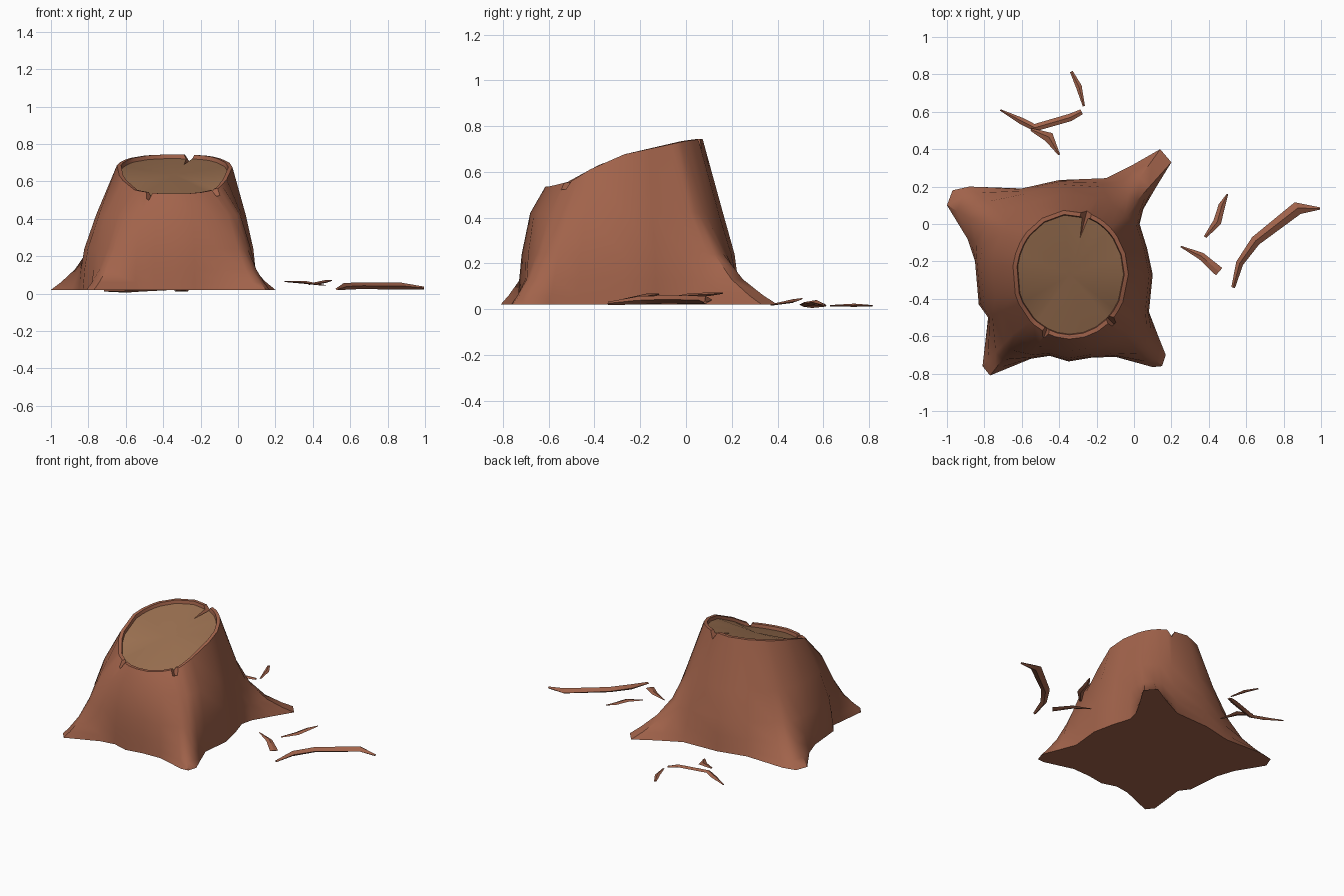
import bpy, bmesh, math
from mathutils import Vector

if "Cube" in bpy.data.objects:
    bpy.data.objects.remove(bpy.data.objects["Cube"])


def material(name, col):
    m = bpy.data.materials.new(name)
    m.diffuse_color = (*col, 1)
    m.use_nodes = True
    m.node_tree.nodes["Principled BSDF"].inputs["Base Color"].default_value = m.diffuse_color
    return m


BARK = material("bark", (0.36, 0.125, 0.07))
WOOD = material("wood", (0.32, 0.16, 0.08))


def make(name, verts, faces, mats=()):
    me = bpy.data.meshes.new(name)
    me.from_pydata(verts, [], faces)
    bm = bmesh.new()
    bm.from_mesh(me)
    bmesh.ops.recalc_face_normals(bm, faces=bm.faces)
    bm.to_mesh(me)
    bm.free()
    for m in mats:
        me.materials.append(m)
    ob = bpy.data.objects.new(name, me)
    bpy.context.collection.objects.link(ob)
    return ob


def smooth(ob, deg):
    bpy.ops.object.select_all(action='DESELECT')
    ob.select_set(True)
    bpy.context.view_layer.objects.active = ob
    bpy.ops.object.shade_smooth_by_angle(angle=math.radians(deg))


def lerp_table(table, y):
    if y <= table[0][0]:
        return table[0][1]
    for (a, za), (b, zb) in zip(table, table[1:]):
        if y <= b:
            return za + (zb - za) * (y - a) / (b - a)
    return table[-1][1]


# Stump: ground outline with four roots, lofted up to a slanted oval cut
CX, CY, RX, RY = -0.34, -0.27, 0.31, 0.345
outline = [(-1, .1), (-.97, .18), (-.88, .2), (-.6, .19), (-.4, .235), (-.15, .245),
           (.0, .32), (.14, .4), (.2, .33), (.12, .2), (.05, .08), (.03, 0), (.07, -.13),
           (.1, -.27), (.08, -.47), (.13, -.6), (.17, -.7), (.15, -.76), (.1, -.765),
           (-.1, -.71), (-.23, -.715), (-.35, -.735), (-.45, -.705), (-.55, -.72),
           (-.77, -.81), (-.81, -.76), (-.78, -.5), (-.83, -.43), (-.85, -.2), (-.89, -.08)]
cut_height = [(-.6, .535), (-.5, .56), (-.42, .61), (-.3, .67), (0, .735), (.08, .745)]
# height, share of trunk flare, share of root reach
rings = [(.02, 1, 1), (.06, .98, .76), (.13, .95, .42), (.24, .86, .13), (.42, .55, 0)]

polar = [(math.atan2(y - CY, x - CX), math.hypot(x - CX, y - CY)) for x, y in outline]


def rim_point(a, inset=0, drop=0):
    x, y = CX + (RX - inset) * math.cos(a), CY + (RY - inset) * math.sin(a)
    return (x, y, lerp_table(cut_height, CY + RY * math.sin(a)) - drop)


verts = []
for z, flare, reach in rings:
    for a, r in polar:
        rim = math.hypot(RX * math.cos(a), RY * math.sin(a))
        core = min(r, .52)
        d = rim + (core - rim) * flare + (r - core) * reach
        verts.append((CX + d * math.cos(a), CY + d * math.sin(a), z))
for inset, drop in ((0, 0), (.022, 0), (.026, .022)):
    verts += [rim_point(a, inset, drop) for a, r in polar]
n, levels = len(outline), len(rings) + 3
faces = [list(range(n))]
for k in range(levels - 1):
    for i in range(n):
        j = (i + 1) % n
        faces.append((k * n + i, k * n + j, (k + 1) * n + j, (k + 1) * n + i))
# Cut wood face as a fan
verts.append((CX, CY, .635))
top = (levels - 1) * n
first_wood = len(faces)
faces += [(top + i, top + (i + 1) % n, len(verts) - 1) for i in range(n)]
stump = make("stump", verts, faces, (BARK, WOOD))
for p in stump.data.polygons:
    p.material_index = 1 if p.index >= first_wood else 0


# Wedge-shaped splits in the cut face
def split(tip, angle, width, depth):
    a = math.radians(angle)
    rim = Vector(rim_point(a))
    out = Vector((math.cos(a), math.sin(a), 0))
    side = Vector((-out.y, out.x, 0)) * width / 2
    base = rim + out * .025
    up = Vector((0, 0, .03))
    v = [Vector(tip), base + side + up, base - side + up, base - Vector((0, 0, depth))]
    cutter = make("split_cutter", v, [(0, 1, 2), (0, 1, 3), (0, 2, 3), (1, 2, 3)])
    cutter.hide_render = True
    mod = stump.modifiers.new("split", 'BOOLEAN')
    mod.operation, mod.object, mod.solver = 'DIFFERENCE', cutter, 'EXACT'
    bpy.context.view_layer.objects.active = stump
    bpy.ops.object.modifier_apply(modifier=mod.name)
    bpy.data.objects.remove(cutter)


split((-.3, -.12, .69), 74, .09, .05)
split((-.21, -.43, .615), -46, .10, .06)
split((-.39, -.36, .625), -115, .08, .05)
smooth(stump, 42)


# Bark chips: bent, tapered slivers with a diamond section
def chip(name, path, thick=.012):
    pts = [Vector(p[:3]) for p in path]
    v, f = [], []
    for i, p in enumerate(pts):
        d = pts[min(i + 1, len(pts) - 1)] - pts[max(i - 1, 0)]
        s = Vector((-d.y, d.x, 0)).normalized() * path[i][3]
        t = Vector((0, 0, thick * (.4 if i in (0, len(pts) - 1) else 1)))
        v += [p + s, p + t, p - s, p - t]
    for i in range(len(pts) - 1):
        for j in range(4):
            k = (j + 1) % 4
            f.append((i * 4 + j, i * 4 + k, i * 4 + 4 + k, i * 4 + 4 + j))
    m = len(v) - 4
    f += [(0, 1, 2, 3), (m, m + 1, m + 2, m + 3)]
    smooth(make(name, v, f, (BARK,)), 25)


chip("large_chip", [(.53, -.34, .025, .01), (.565, -.21, .038, .02), (.65, -.09, .042, .027),
                    (.875, .085, .04, .035), (.995, .083, .03, .006)], .018)
chip("right_chip_a", [(.25, -.12, .065, .004), (.36, -.172, .06, .02), (.455, -.255, .045, .026)], .008)
chip("right_chip_b", [(.38, -.07, .05, .008), (.445, .01, .06, .022), (.47, .1, .065, .018),
                      (.5, .16, .07, .004)], .008)
chip("back_chip_a", [(-.715, .61, .015, .004), (-.6, .55, .015, .018), (-.53, .515, .02, .02),
                     (-.34, .57, .03, .02), (-.28, .6, .02, .014)], .01)
chip("back_chip_b", [(-.55, .505, .045, .008), (-.455, .465, .035, .028), (-.4, .37, .018, .005)], .008)
chip("back_chip_c", [(-.335, .815, .015, .008), (-.295, .735, .017, .016), (-.268, .63, .015, .006)], .007)
